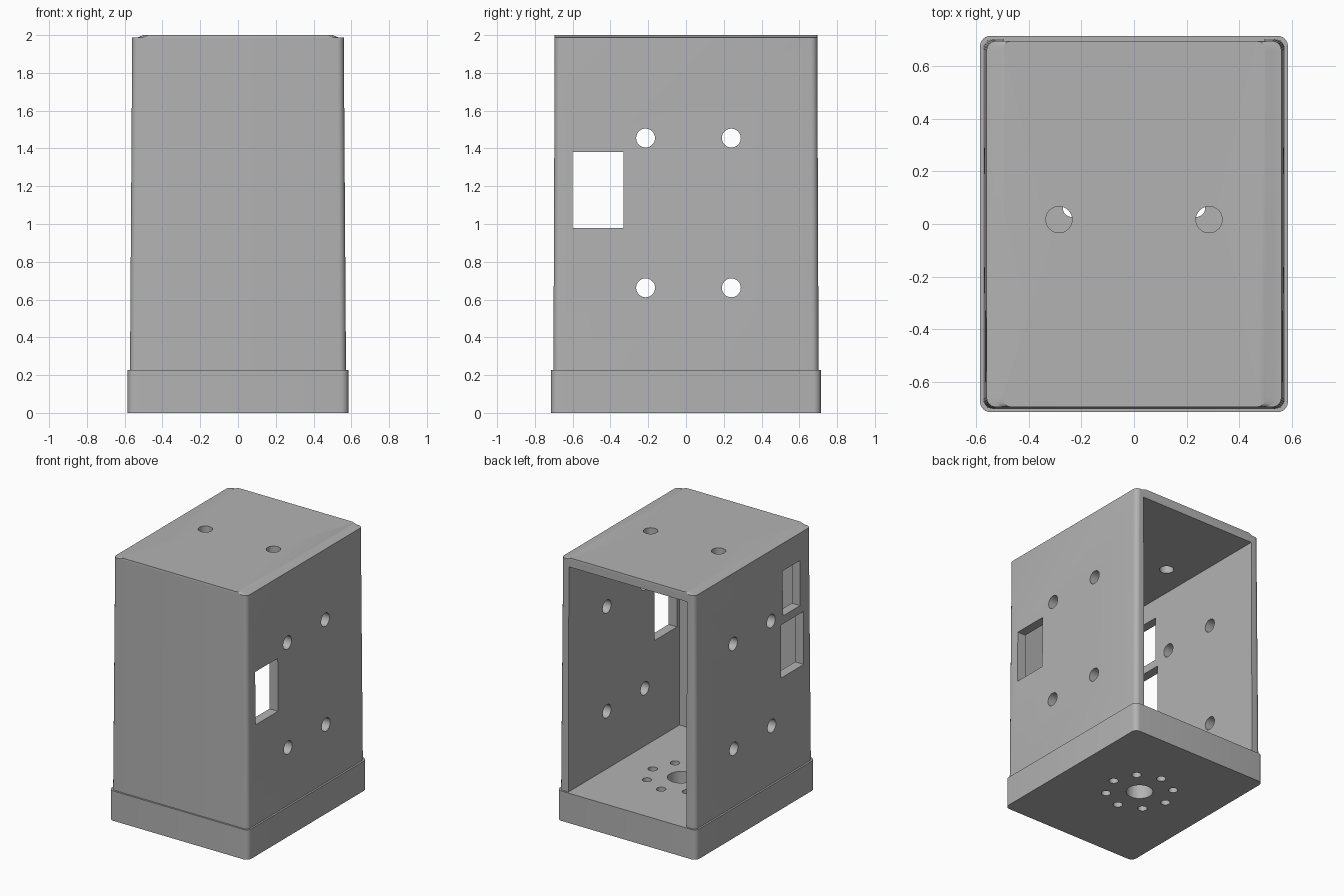
import bpy, bmesh, math
from mathutils import Matrix

if "Cube" in bpy.data.objects:
    bpy.data.objects.remove(bpy.data.objects["Cube"], do_unlink=True)

grey = bpy.data.materials.new("plain grey")
grey.use_nodes = True
COLOUR = (0.45, 0.45, 0.45, 1)
grey.diffuse_color = COLOUR
grey.node_tree.nodes["Principled BSDF"].inputs["Base Color"].default_value = COLOUR


def finish(bm, name):
    bmesh.ops.recalc_face_normals(bm, faces=bm.faces)
    mesh = bpy.data.meshes.new(name)
    bm.to_mesh(mesh)
    bm.free()
    mesh.materials.append(grey)
    obj = bpy.data.objects.new(name, mesh)
    bpy.context.collection.objects.link(obj)
    return obj


def loft(name, rings, radius, steps=6):
    """Stack rounded rectangles given as (half width, half depth, height)."""
    bm = bmesh.new()
    loops = []
    for hx, hy, z in rings:
        loop = []
        for corner, (sx, sy) in enumerate([(1, 1), (-1, 1), (-1, -1), (1, -1)]):
            for i in range(steps + 1):
                a = math.pi / 2 * (corner + i / steps)
                loop.append(bm.verts.new((sx * (hx - radius) + radius * math.cos(a),
                                          sy * (hy - radius) + radius * math.sin(a), z)))
        loops.append(loop)
    for low, high in zip(loops, loops[1:]):
        for i in range(len(low)):
            j = (i + 1) % len(low)
            bm.faces.new((low[i], low[j], high[j], high[i]))
    bm.faces.new(loops[0][::-1])
    bm.faces.new(loops[-1])
    return finish(bm, name)


def add_box(bm, x, y, z):
    size = Matrix.Diagonal((x[1] - x[0], y[1] - y[0], z[1] - z[0], 1))
    centre = Matrix.Translation([sum(r) / 2 for r in (x, y, z)])
    bmesh.ops.create_cube(bm, size=1, matrix=centre @ size)


def add_rod(bm, centre, radius, depth, along_x=False):
    turn = Matrix.Rotation(math.pi / 2 if along_x else 0, 4, "Y")
    bmesh.ops.create_cone(bm, cap_ends=True, segments=32, radius1=radius, radius2=radius,
                          depth=depth, matrix=Matrix.Translation(centre) @ turn)


def cut(obj, bm):
    cutter = finish(bm, "cutter")
    cutter.hide_render = True
    mod = obj.modifiers.new("cut", "BOOLEAN")
    mod.operation, mod.solver, mod.object = "DIFFERENCE", "EXACT", cutter
    bpy.context.view_layer.objects.active = obj
    bpy.ops.object.modifier_apply(modifier=mod.name)
    bpy.data.objects.remove(cutter, do_unlink=True)


# Tapered housing, hollow and open at the back
housing = loft("housing", [(0.572, 0.702, 0.2), (0.56, 0.695, 1.987),
                           (0.53, 0.695, 1.988), (0.5, 0.695, 2.0)], 0.035)
bm = bmesh.new()
add_box(bm, (-0.495, 0.495), (-0.63, 0.9), (0.1, 1.93))
cut(housing, bm)

# Screw holes in both side walls and the roof
bm = bmesh.new()
for side in (-1, 1):
    for y in (-0.214, 0.24):
        for z in (0.662, 1.455):
            add_rod(bm, (side * 0.55, y, z), 0.05, 0.3, along_x=True)
    add_rod(bm, (side * 0.285, 0.017, 1.95), 0.05, 0.3)
    # Lower window on each side
    add_box(bm, sorted((side * 0.4, side * 0.7)), (-0.6, -0.33), (0.98, 1.38))
# Upper window on the right side only
add_box(bm, (-0.7, -0.4), (-0.56, -0.355), (1.44, 1.78))
cut(housing, bm)

# Solid base with a centre bore and a ring of bolt holes
base = loft("base", [(0.585, 0.715, 0), (0.585, 0.715, 0.226)], 0.04)
bm = bmesh.new()
add_rod(bm, (0, 0.06, 0.1), 0.094, 0.6)
for i in range(8):
    a = i * math.pi / 4
    add_rod(bm, (0.237 * math.cos(a), 0.06 + 0.237 * math.sin(a), 0.1), 0.033, 0.6)
cut(base, bm)

for obj in (housing, base):
    bpy.ops.object.select_all(action="DESELECT")
    obj.select_set(True)
    bpy.context.view_layer.objects.active = obj
    bpy.ops.object.shade_smooth_by_angle(angle=math.radians(25))
